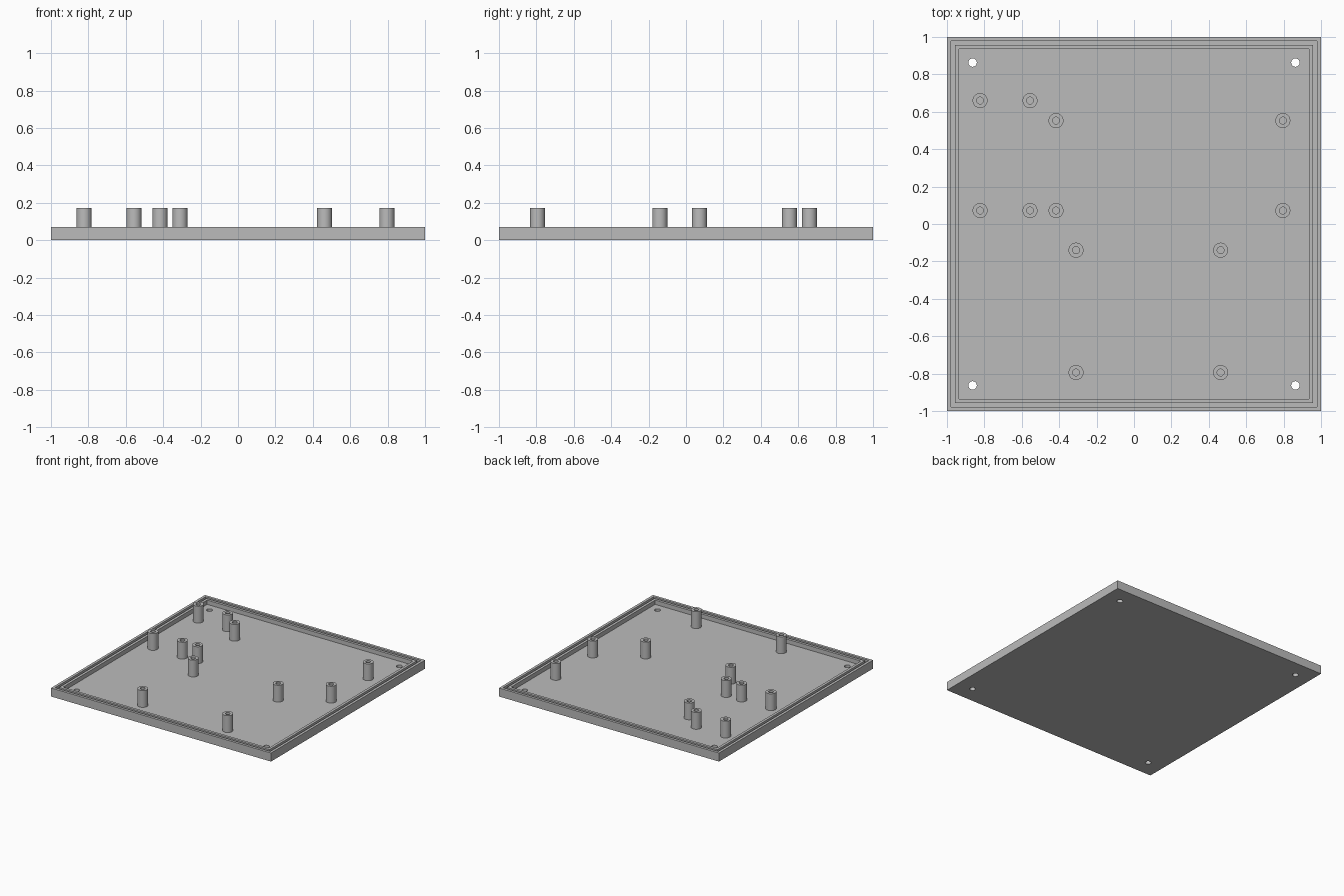
import bpy
import bmesh
import math

cube = bpy.data.objects.get("Cube")
if cube:
    bpy.data.objects.remove(cube, do_unlink=True)

grey = bpy.data.materials.new("mid_grey")
grey.use_nodes = True
colour = (0.5, 0.5, 0.5, 1)
grey.diffuse_color = colour
grey.node_tree.nodes["Principled BSDF"].inputs["Base Color"].default_value = colour

FLOOR, RIM, POST_TOP = 0.035, 0.07, 0.173


def turned(name, profile, sides, location=(0, 0)):
    """Skin a closed solid through rings given as (radius to corner, height)."""
    bm = bmesh.new()
    rings = []
    for radius, z in profile:
        angles = [2 * math.pi * (i + 0.5) / sides for i in range(sides)]
        rings.append([bm.verts.new((radius * math.cos(a), radius * math.sin(a), z))
                      for a in angles])
    for low, high in zip(rings, rings[1:]):
        for i in range(sides):
            j = (i + 1) % sides
            bm.faces.new((low[i], low[j], high[j], high[i]))
    bm.faces.new(rings[0][::-1])
    bm.faces.new(rings[-1])
    bmesh.ops.recalc_face_normals(bm, faces=bm.faces)
    mesh = bpy.data.meshes.new(name)
    bm.to_mesh(mesh)
    bm.free()
    mesh.materials.append(grey)
    obj = bpy.data.objects.new(name, mesh)
    obj.location = (*location, 0)
    bpy.context.collection.objects.link(obj)
    return obj


# Square tray: outer lip, sealing groove, inner lip, recessed floor
GROOVE = 0.048
half_widths = [(1, 0), (1, RIM), (0.978, RIM), (0.978, GROOVE),
               (0.957, GROOVE), (0.957, RIM), (0.935, RIM), (0.935, FLOOR)]
tray = turned("tray", [(w * math.sqrt(2), z) for w, z in half_widths], 4)

# Screw holes through the four corners
for sx in (-1, 1):
    for sy in (-1, 1):
        cutter = turned("screw_hole_cutter", [(0.0225, -0.1), (0.0225, 0.2)], 32,
                        (sx * 0.863, sy * 0.863))
        cutter.hide_render = True
        cutter.hide_set(True)
        cut = tray.modifiers.new("screw_hole", "BOOLEAN")
        cut.operation = "DIFFERENCE"
        cut.solver = "EXACT"
        cut.object = cutter

# Hollow mounting posts, in rectangular groups of (x positions, y positions)
groups = [((-0.823, -0.556), (0.66, 0.072)),
          ((-0.417, 0.796), (0.553, 0.072)),
          ((-0.31, 0.463), (-0.14, -0.794))]
post_profile = [(0.04, FLOOR - 0.005), (0.04, POST_TOP),
                (0.0185, POST_TOP), (0.0185, FLOOR + 0.002)]
for xs, ys in groups:
    for x in xs:
        for y in ys:
            post = turned("mounting_post", post_profile, 32, (x, y))
            bpy.ops.object.select_all(action="DESELECT")
            post.select_set(True)
            bpy.context.view_layer.objects.active = post
            bpy.ops.object.shade_smooth_by_angle(angle=math.radians(30))
